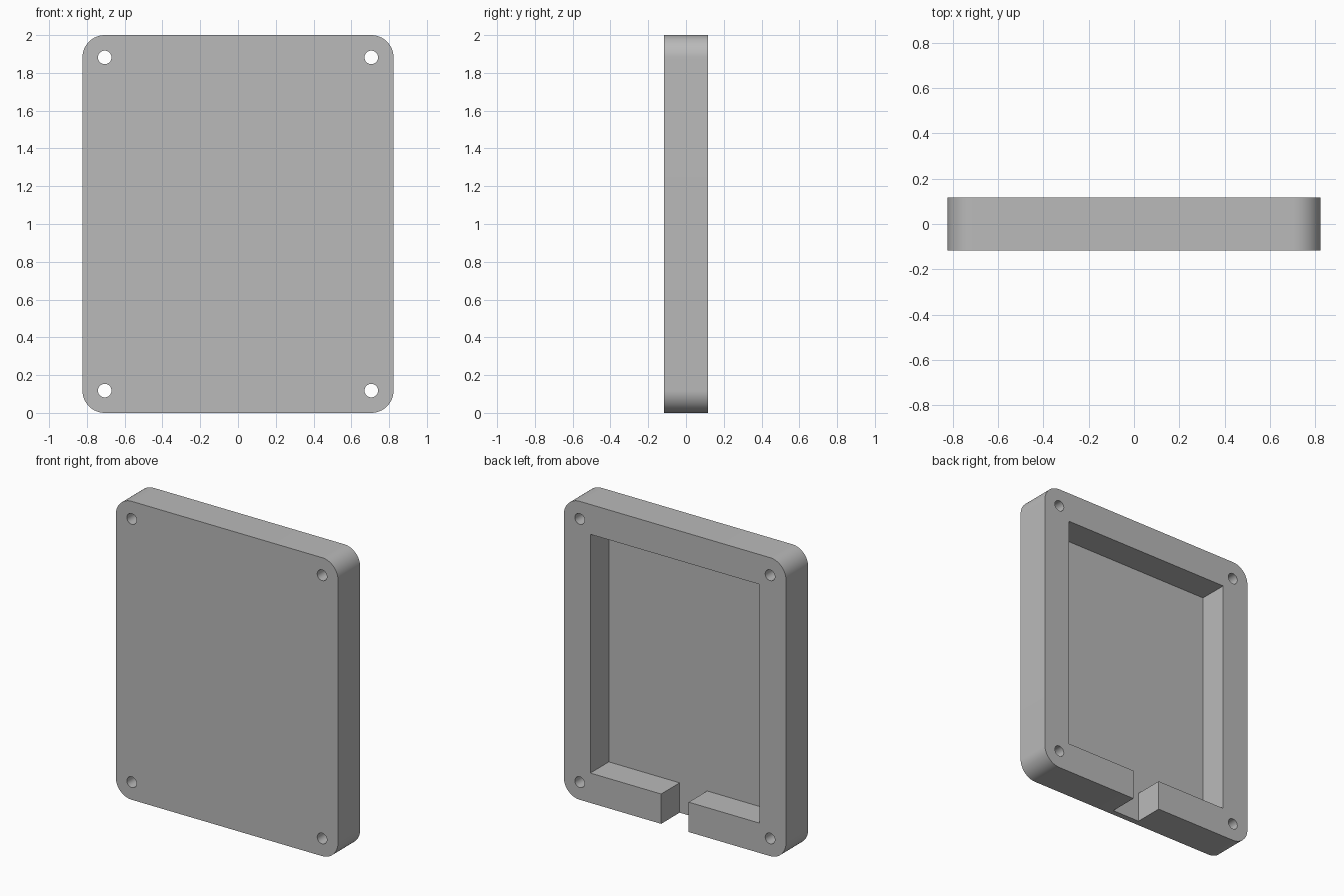
import bpy
import bmesh
from math import pi, cos, sin, radians

old = bpy.data.objects.get("Cube")
if old:
    bpy.data.objects.remove(old, do_unlink=True)

WIDTH, HEIGHT, DEPTH = 1.647, 2.0, 0.235
CORNER = 0.118            # corner radius, also the hole inset
FLOOR = 0.039             # thickness of the closed front wall
FRONT, BACK = -DEPTH / 2, DEPTH / 2

grey = bpy.data.materials.new("grey plastic")
grey.use_nodes = True
colour = (0.49, 0.49, 0.49, 1)
grey.diffuse_color = colour
grey.node_tree.nodes["Principled BSDF"].inputs["Base Color"].default_value = colour


def prism(name, outline, y0, y1):
    """Extrude an x-z outline from y0 to y1."""
    bm = bmesh.new()
    face = bm.faces.new([bm.verts.new((x, y0, z)) for x, z in outline])
    top = bmesh.ops.extrude_face_region(bm, geom=[face])["geom"]
    bmesh.ops.translate(bm, vec=(0, y1 - y0, 0),
                        verts=[v for v in top if isinstance(v, bmesh.types.BMVert)])
    bmesh.ops.recalc_face_normals(bm, faces=bm.faces)
    mesh = bpy.data.meshes.new(name)
    bm.to_mesh(mesh)
    bm.free()
    mesh.materials.append(grey)
    obj = bpy.data.objects.new(name, mesh)
    bpy.context.collection.objects.link(obj)
    return obj


def arc(cx, cz, radius, start, sweep, steps):
    return [(cx + radius * cos(start + sweep * i / steps),
             cz + radius * sin(start + sweep * i / steps)) for i in range(steps + 1)]


# Rounded case body; corner centres run counter-clockwise from the upper right
cx, cz = WIDTH / 2 - CORNER, HEIGHT / 2 - CORNER
centres = [(sx * cx, HEIGHT / 2 + sz * cz)
           for sx, sz in ((1, 1), (-1, 1), (-1, -1), (1, -1))]
outline = []
for i, (x, z) in enumerate(centres):
    outline += arc(x, z, CORNER, i * pi / 2, pi / 2, 16)
case = prism("case", outline, FRONT, BACK)

# Cavity with the cable notch through the bottom rim, as one pocket
side, low, high, notch = 0.627, 0.2, 1.8, 0.102
pocket = [(-side, high), (-side, low), (-notch, low), (-notch, -0.1),
          (notch, -0.1), (notch, low), (side, low), (side, high)]
cutters = [prism("pocket_cutter", pocket, FRONT + FLOOR, BACK + 0.1)]

# Screw holes right through the four corners
for x, z in centres:
    ring = arc(x, z, 0.036, 0, 2 * pi, 32)[:-1]
    cutters.append(prism("screw_hole_cutter", ring, FRONT - 0.1, BACK + 0.1))

# Cut, then discard the cutters
bpy.context.view_layer.objects.active = case
for cutter in cutters:
    cut = case.modifiers.new("cut", 'BOOLEAN')
    cut.operation = 'DIFFERENCE'
    cut.solver = 'EXACT'
    cut.object = cutter
    bpy.ops.object.modifier_apply(modifier=cut.name)
    bpy.data.objects.remove(cutter, do_unlink=True)

bpy.ops.object.select_all(action='DESELECT')
case.select_set(True)
bpy.ops.object.shade_smooth_by_angle(angle=radians(30))
